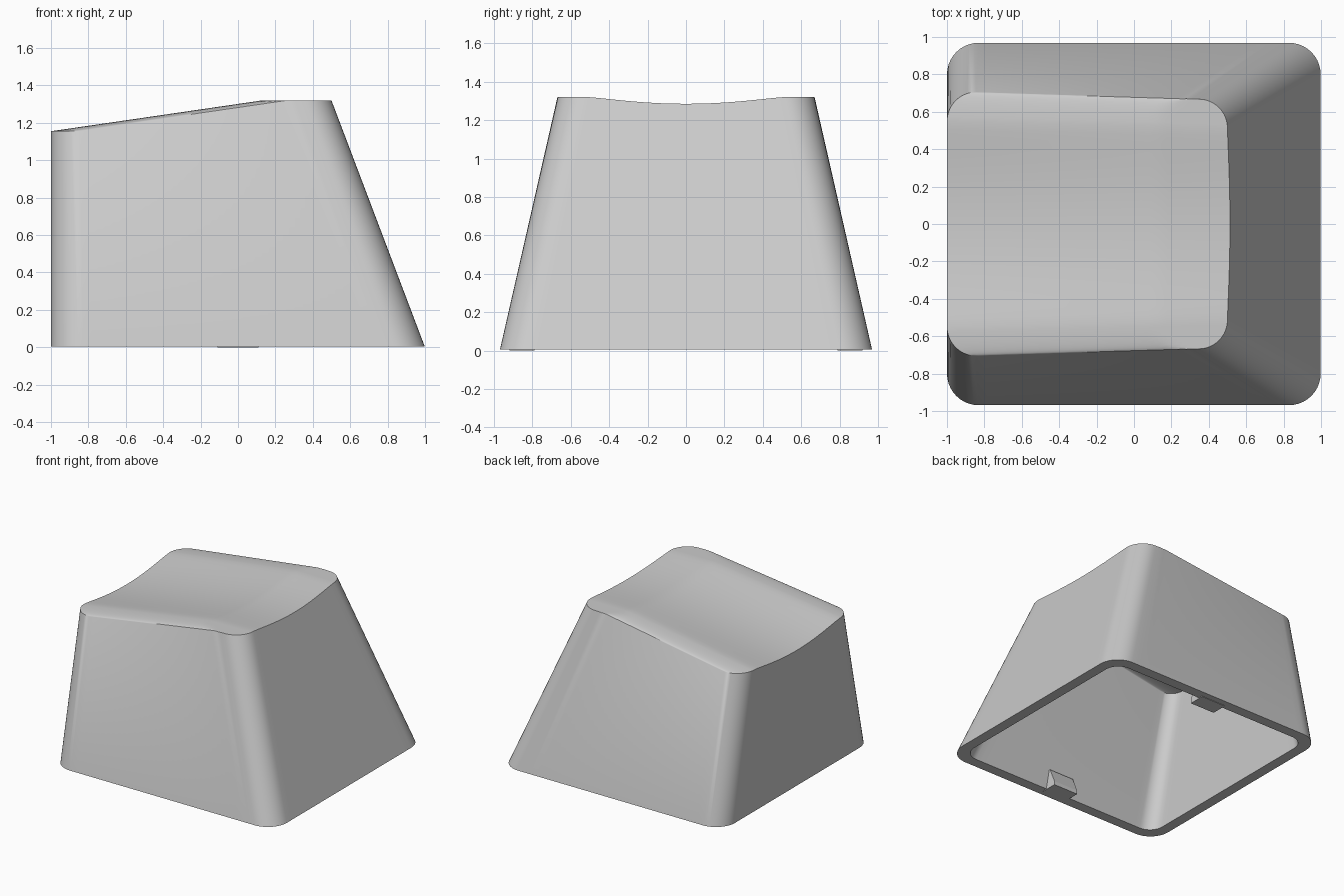
import bpy, bmesh, math

cube = bpy.data.objects.get("Cube")
if cube:
    bpy.data.objects.remove(cube)

grey = bpy.data.materials.new("light_grey")
grey.use_nodes = True
colour = (0.6, 0.6, 0.6, 1)
grey.diffuse_color = colour
grey.node_tree.nodes["Principled BSDF"].inputs["Base Color"].default_value = colour

ARC, EDGE, COLS = 10, 24, 32
ROWS = 2 * ARC + EDGE
LOW, HIGH, RAMP = 1.155, 1.32, 0.146
BASE, WALL, ROOF = 0.005, 0.085, 0.085


def side_point(row, side, z, inset):
    """Point on the left (-1) or right (+1) end of a rounded plan at height z."""
    half = 0.97 - 0.229 * z - inset
    edge = -1 + inset if side < 0 else 1 - 0.379 * z - inset
    radius = 0.17 - 0.012 * z - inset * 0.6
    straight = half - radius
    if ARC <= row <= ARC + EDGE:
        return edge, straight * (2 * (row - ARC) / EDGE - 1)
    sign = -1 if row < ARC else 1
    step = row if row < ARC else ROWS - row
    angle = math.pi / 2 * (1 - step / ARC)
    return (edge - side * radius * (1 - math.cos(angle)),
            sign * (straight + radius * math.sin(angle)))


def dish(row, depth):
    """Depth of the finger scoop, zero at the rounded corners."""
    u = min(1, abs(2 * (row - ARC) / EDGE - 1))
    return depth * (1 - u * u) ** 1.3


def skin(bm, inset, drop):
    """Sloped walls and a dished top; returns the open bottom loop."""
    grid, foot = [], []
    for row in range(ROWS + 1):
        lx, ly = side_point(row, -1, LOW - dish(row, 0.05) - drop, inset)
        rx, ry = side_point(row, 1, HIGH - dish(row, 0.035) - drop, inset)
        bl, br = (side_point(row, s, BASE, inset) for s in (-1, 1))
        line, ground = [], []
        for col in range(COLS + 1):
            t = col / COLS
            x, y = lx + (rx - lx) * t, ly + (ry - ly) * t
            z = min(HIGH, LOW + RAMP * (x - lx)) - drop
            z -= dish(row, 0.05 - 0.015 * t)
            line.append(bm.verts.new((x, y, z)))
            ground.append((bl[0] + (br[0] - bl[0]) * t,
                           bl[1] + (br[1] - bl[1]) * t, BASE))
        grid.append(line)
        foot.append(ground)
    for a, b in zip(grid, grid[1:]):
        for c in range(COLS):
            bm.faces.new((a[c], a[c + 1], b[c + 1], b[c]))
    loop = [(0, c) for c in range(COLS)] + [(r, COLS) for r in range(ROWS)]
    loop += [(ROWS, c) for c in range(COLS, 0, -1)] + [(r, 0) for r in range(ROWS, 0, -1)]
    top = [grid[r][c] for r, c in loop]
    bottom = [bm.verts.new(foot[r][c]) for r, c in loop]
    bridge(bm, top, bottom)
    return bottom


def bridge(bm, first, second):
    n = len(first)
    for i in range(n):
        k = (i + 1) % n
        bm.faces.new((first[i], second[i], second[k], first[k]))


def finish(bm, name):
    bmesh.ops.recalc_face_normals(bm, faces=bm.faces)
    mesh = bpy.data.meshes.new(name)
    bm.to_mesh(mesh)
    bm.free()
    mesh.materials.append(grey)
    obj = bpy.data.objects.new(name, mesh)
    bpy.context.collection.objects.link(obj)
    return obj


# Hollow cap: outer skin, inner skin and the flat rim joining them
bm = bmesh.new()
outer = skin(bm, 0, 0)
inner = skin(bm, WALL, ROOF)
bridge(bm, outer, inner)
cap = finish(bm, "cap_shell")
bpy.ops.object.select_all(action='DESELECT')
cap.select_set(True)
bpy.context.view_layer.objects.active = cap
bpy.ops.object.shade_smooth_by_angle(angle=math.radians(30))

# Small wedge clips inside the front and back walls
for name, side in (("front_clip", -1), ("back_clip", 1)):
    bm = bmesh.new()
    profile = ((0.92, 0), (0.79, 0), (0.79, 0.03), (0.84, 0.15), (0.88, 0.15))
    ends = [[bm.verts.new((x, side * y, z)) for y, z in profile] for x in (-0.11, 0.11)]
    bm.faces.new(ends[0])
    bm.faces.new(ends[1])
    bridge(bm, *ends)
    finish(bm, name)
